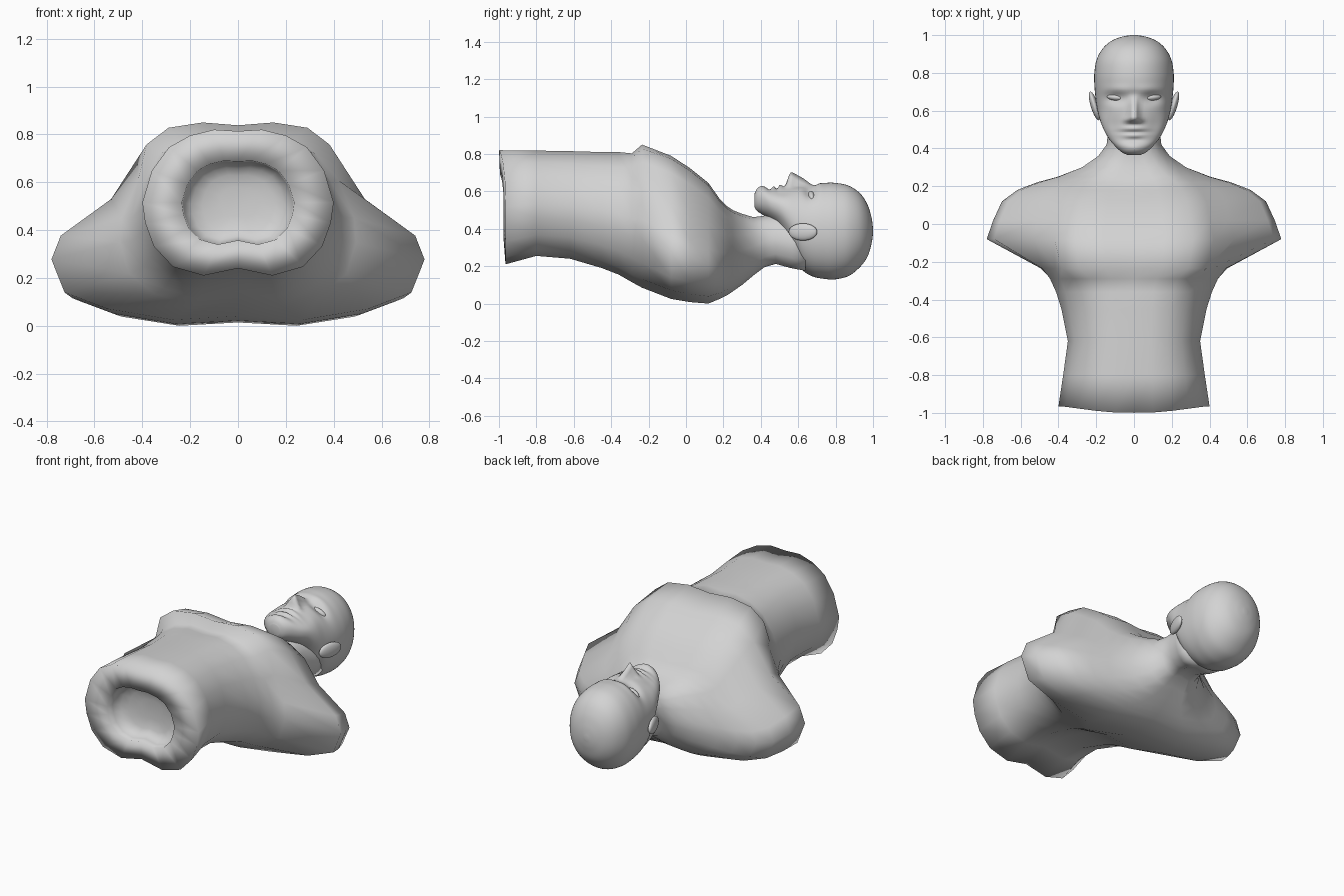
import bpy, bmesh, math

if "Cube" in bpy.data.objects:
    bpy.data.objects.remove(bpy.data.objects["Cube"])

skin = bpy.data.materials.new("plain grey")
skin.diffuse_color = (0.65, 0.65, 0.65, 1)
skin.use_nodes = True
skin.node_tree.nodes["Principled BSDF"].inputs["Base Color"].default_value = skin.diffuse_color


def finish(name, bm):
    bmesh.ops.recalc_face_normals(bm, faces=bm.faces)
    me = bpy.data.meshes.new(name)
    bm.to_mesh(me)
    bm.free()
    me.materials.append(skin)
    for p in me.polygons:
        p.use_smooth = True
    ob = bpy.data.objects.new(name, me)
    bpy.context.collection.objects.link(ob)
    return ob


def loft(name, rings):
    """Skin closed rings and close both ends with a face."""
    bm = bmesh.new()
    vs = [[bm.verts.new(p) for p in r] for r in rings]
    n = len(vs[0])
    for a, b in zip(vs, vs[1:]):
        for i in range(n):
            j = (i + 1) % n
            bm.faces.new((a[i], a[j], b[j], b[i]))
    bm.faces.new(vs[0])
    bm.faces.new(vs[-1])
    return finish(name, bm)


# half cross-sections (x, height), top centre to bottom centre
BARREL = [(0, .99), (.25, 1), (.5, .96), (.72, .88), (.9, .72), (1, .5),
          (.97, .36), (.88, .2), (.68, .06), (.36, 0), (0, .05)]
SHOULDER = [(0, .98), (.2, 1), (.4, .98), (.54, .88), (.68, .66), (.95, .46),
            (1, .33), (.93, .15), (.7, .06), (.35, 0), (0, .02)]


def section(y, w, top, low, k, sag=0, full=0):
    half = []
    for (ax, at), (bx, bt) in zip(BARREL, SHOULDER):
        x, t = ax + (bx - ax) * k, at + (bt - at) * k
        yy = y - sag * max(0, 2 * t - 1) * (1 - x * x)
        x *= 1 + full * max(0, t - .6) / .4
        half.append((x * w, yy, low + (top - low) * t))
    return half + [(-x, yy, z) for x, yy, z in half[-2:0:-1]]


# torso: y, half width, top, bottom, shoulder blend, rim bulge, chest fullness
torso_rows = [
    # shallow hollow in the waist end
    (-.87, .08, .58, .45, 0), (-.88, .15, .63, .39, 0), (-.895, .195, .66, .36, 0),
    (-.93, .23, .685, .34, 0), (-.975, .235, .69, .34, 0, .02),
    # waist and ribs
    (-.965, .4, .82, .21, 0, .035), (-.8, .375, .818, .255, 0),
    (-.62, .35, .815, .24, 0), (-.45, .385, .81, .19, .05),
    (-.36, .415, .81, .155, .12), (-.29, .45, .803, .115, .25, 0, .1),
    # chest and arm stumps
    (-.235, .50, .85, .085, .55, 0, .33),
    (-.08, .78, .79, .025, 1), (.02, .745, .725, .008, 1),
    (.12, .70, .645, 0, .95), (.18, .62, .56, .025, .85),
    (.22, .52, .52, .045, .7), (.25, .41, .50, .065, .55),
    # neck
    (.30, .28, .48, .10, .35), (.36, .19, .462, .15, .1),
    (.42, .145, .47, .195, 0), (.48, .138, .48, .212, 0),
    (.56, .158, .47, .19, 0), (.64, .165, .46, .175, 0)]
loft("torso", [section(*r) for r in torso_rows])

# head: y, half width, top, bottom
HEAD = [(.366, .035, .585, .515), (.38, .065, .61, .495), (.41, .098, .622, .475),
        (.45, .132, .615, .45), (.50, .16, .62, .405), (.55, .18, .625, .32),
        (.61, .195, .63, .195), (.67, .204, .635, .148), (.74, .21, .645, .132),
        (.80, .21, .645, .13), (.87, .198, .63, .148), (.93, .165, .59, .195),
        (.97, .118, .53, .25), (.992, .062, .46, .32), (1.0, .012, .4, .375)]


def catmull(a, b, c, d, t):
    return [.5 * (2 * q + (r - p) * t + (2 * p - 5 * q + 4 * r - s) * t * t
                  + (3 * q - p - 3 * r + s) * t ** 3)
            for p, q, r, s in zip(a, b, c, d)]


def bump(x, y, cx, cy, sx, sy):
    return math.exp(-((x - cx) / sx) ** 2 - ((y - cy) / sy) ** 2)


def face_relief(x, y):
    x = abs(x)
    d = -.026 * bump(x, y, .095, .665, .055, .032)          # eye socket
    d += .006 * bump(x, y, .08, .712, .08, .02)             # brow
    d -= .008 * bump(x, y, 0, .675, .04, .03)               # nose root
    if .5 < y < .72:                                        # nose wedge
        rise = min(1, max(0, (y - .528) / .028)) * min(1, max(0, (.69 - y) / .12))
        d += .074 * rise * math.exp(-(x / (.019 + .15 * max(0, .62 - y))) ** 2)
    d += .012 * bump(x, y, .036, .55, .016, .016)           # nostril wing
    d += .014 * bump(x, y, 0, .505, .055, .016)             # upper lip
    d += .010 * bump(x, y, 0, .468, .045, .012)             # lower lip
    d -= .013 * bump(x, y, 0, .487, .07, .006)              # mouth line
    d -= .006 * bump(x, y, 0, .445, .05, .012)              # chin crease
    d += .008 * bump(x, y, 0, .40, .05, .025)               # chin
    d -= .008 * bump(x, y, .11, .52, .04, .05)              # cheek hollow
    return d


rows = []
for i in range(len(HEAD) - 1):
    pts = HEAD[max(i - 1, 0)], HEAD[i], HEAD[i + 1], HEAD[min(i + 2, len(HEAD) - 1)]
    rows += [catmull(*pts, s / 6) for s in range(6)]
rows.append(HEAD[-1])
rings = []
N = 72
for y, w, top, low in rows:
    ring = []
    for i in range(N):
        a = 2 * math.pi * i / N
        s, c = math.sin(a), math.cos(a)
        x = w * math.copysign(abs(s) ** .95, s)
        z = (top + low) / 2 + (top - low) / 2 * math.copysign(abs(c) ** .95, c)
        if c > 0:
            z += face_relief(x, y) * min(1, c * 2.5)
        ring.append((x, min(y, 1), z))
    rings.append(ring)
loft("head", rings)


def ellipsoid(name, centre, radii, turn):
    bm = bmesh.new()
    bmesh.ops.create_uvsphere(bm, u_segments=24, v_segments=14, radius=1)
    for v in bm.verts:
        v.co = [a * b for a, b in zip(v.co, radii)]
    ob = finish(name, bm)
    ob.location = centre
    ob.rotation_euler = turn
    return ob


for side, sx in (("right", 1), ("left", -1)):
    ellipsoid(side + "_eye", (sx * .098, .67, .575), (.047, .017, .022),
              (0, sx * .35, sx * .1))
    # ear flares away from the head toward the crown
    ellipsoid(side + "_ear", (sx * .209, .625, .383), (.02, .08, .046),
              (sx * 0, 0, sx * -.3))
